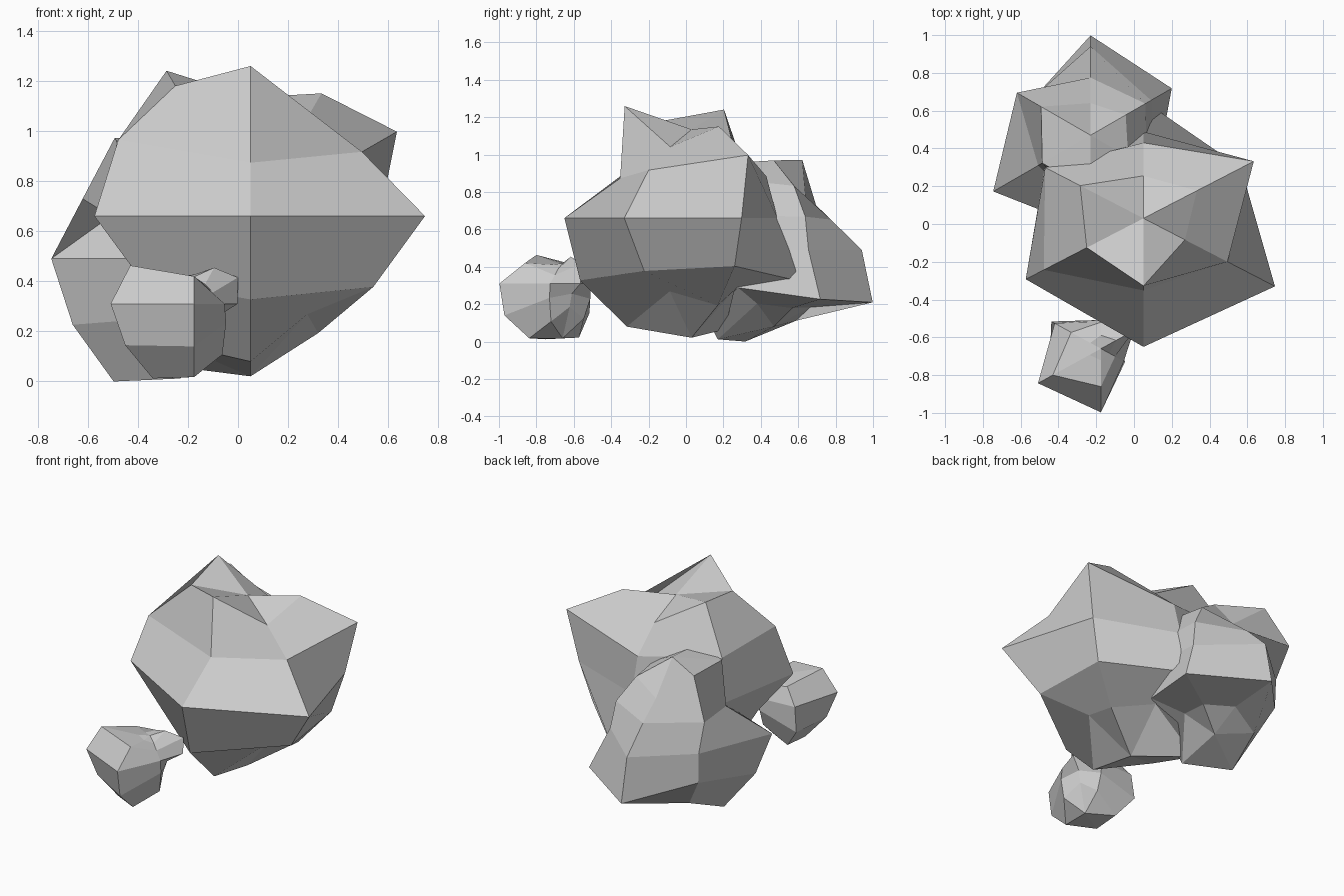
import bpy
from math import sin, cos, radians

LATS = (60, 30, 0, -30, -60)


def rock(name, centre, scale, top, bottom, columns):
    """Six-sided, six-ring sphere; each column lists radii from top ring to bottom ring."""
    def point(r, lat, lon):
        d = (cos(lat) * cos(lon), cos(lat) * sin(lon), sin(lat))
        return [c + s * r * k for c, s, k in zip(centre, scale, d)]

    verts = [point(r, radians(lat), radians(-90 + 60 * i))
             for i, col in enumerate(columns) for r, lat in zip(col, LATS)]
    verts += [point(top, radians(90), 0), point(bottom, radians(-90), 0)]
    faces = []
    for i in range(6):
        a, b = i * 5, (i + 1) % 6 * 5
        faces.append((30, a, b))
        faces += [(a + j, a + j + 1, b + j + 1, b + j) for j in range(4)]
        faces.append((a + 4, 31, b + 4))
    mesh = bpy.data.meshes.new(name)
    mesh.from_pydata(verts, [], faces)
    mesh.update()
    obj = bpy.data.objects.new(name, mesh)
    bpy.context.collection.objects.link(obj)
    return obj


# Columns run front, front right, back right, back, back left, front left
rock("large_rock", (0.05, 0.03, 0.66), (1.005, 0.9, 0.87), 0.545, 0.735, [
    (0.795, 0.49, 0.756, 0.765, 0.77),
    (0.505, 0.59, 0.80, 0.65, 0.52),
    (0.65, 0.775, 0.594, 0.59, 0.62),
    (0.50, 0.513, 0.51, 0.80, 0.51),
    (0.77, 0.69, 0.60, 0.60, 0.79),
    (0.69, 0.70, 0.716, 0.58, 0.68)])

rock("rear_rock", (-0.23, 0.47, 0.49), (1, 1, 0.92), 0.52, 0.445, [
    (0.58, 0.50, 0.50, 0.50, 0.60),
    (0.46, 0.40, 0.40, 0.44, 0.36),
    (0.43, 0.387, 0.37, 0.573, 0.39),
    (0.34, 0.352, 0.47, 0.61, 0.385),
    (0.605, 0.52, 0.37, 0.42, 0.475),
    (0.59, 0.37, 0.595, 0.573, 0.615)])

rock("small_front_rock", (-0.175, -0.66, 0.31), (1, 0.95, 0.9), 0.12, 0.325, [
    (0.13, 0.244, 0.355, 0.378, 0.375),
    (0.10, 0.10, 0.14, 0.17, 0.26),
    (0.185, 0.233, 0.20, 0.12, 0.16),
    (0.15, 0.17, 0.16, 0.18, 0.24),
    (0.13, 0.21, 0.283, 0.35, 0.37),
    (0.14, 0.34, 0.385, 0.367, 0.382)])
